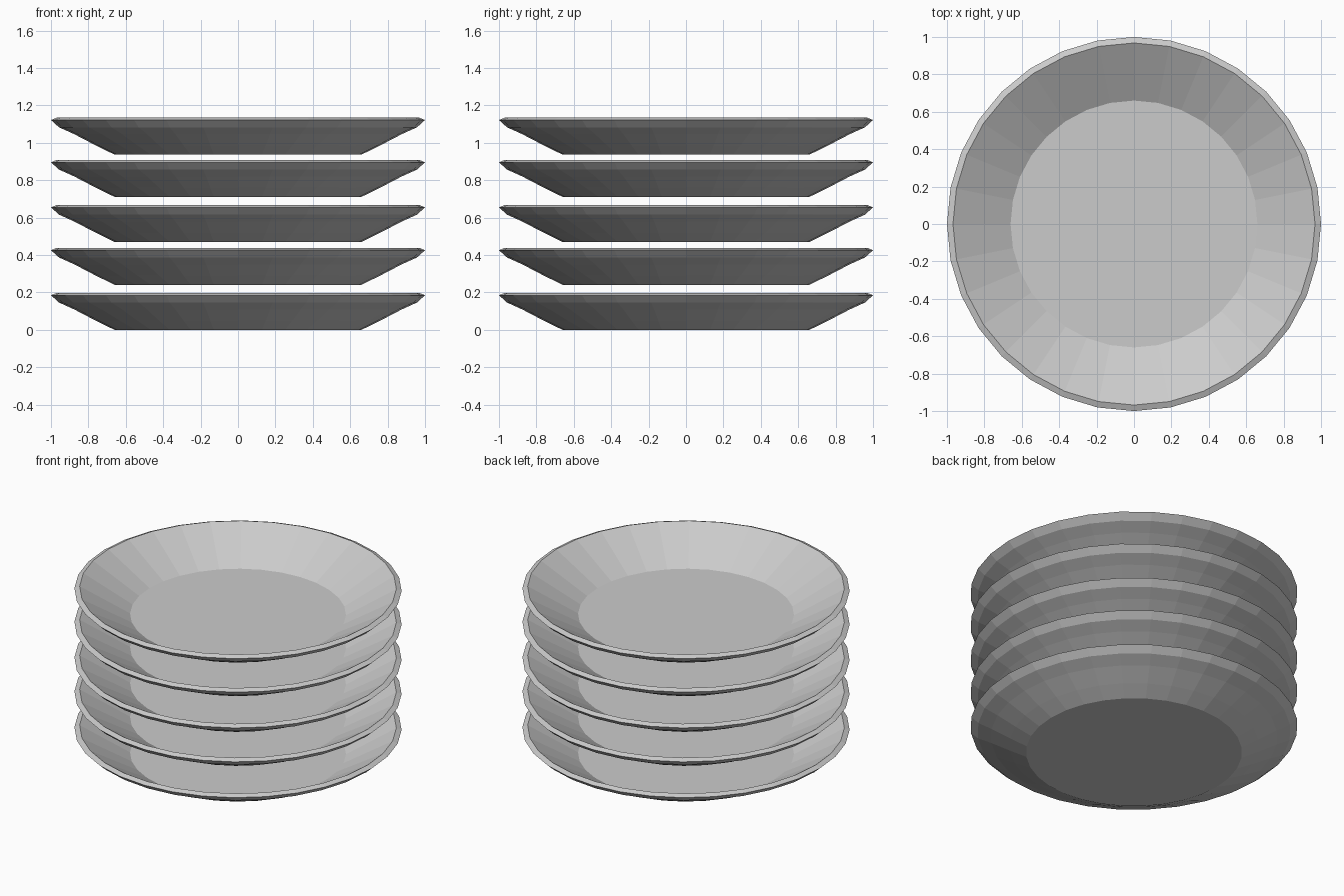
import bpy
import bmesh
import math

if "Cube" in bpy.data.objects:
    bpy.data.objects.remove(bpy.data.objects["Cube"])

SIDES = 32
# Plate cross-section (radius, height), from the underside out over the rim to the inner floor
PROFILE = [(0.66, 0.0), (0.76, 0.049), (0.875, 0.109), (0.957, 0.146),
           (1.0, 0.185), (0.968, 0.198), (0.66, 0.018)]
# Base height of each plate in the stack
HEIGHTS = [0.0, 0.241, 0.47, 0.711, 0.937]

grey = bpy.data.materials.new("light grey")
grey.diffuse_color = (0.6, 0.6, 0.6, 1.0)
grey.use_nodes = True
grey.node_tree.nodes["Principled BSDF"].inputs["Base Color"].default_value = grey.diffuse_color


def plate_mesh():
    """Revolve the profile and cap the foot and the inner floor."""
    bm = bmesh.new()
    rings = []
    for r, z in PROFILE:
        rings.append([bm.verts.new((r * math.cos(2 * math.pi * i / SIDES),
                                    r * math.sin(2 * math.pi * i / SIDES), z))
                      for i in range(SIDES)])
    for a, b in zip(rings, rings[1:]):
        for i in range(SIDES):
            j = (i + 1) % SIDES
            bm.faces.new((a[i], a[j], b[j], b[i]))
    bm.faces.new(rings[0][::-1])   # underside
    bm.faces.new(rings[-1])        # inner floor
    bmesh.ops.recalc_face_normals(bm, faces=bm.faces)
    mesh = bpy.data.meshes.new("plate")
    bm.to_mesh(mesh)
    bm.free()
    mesh.materials.append(grey)
    return mesh


# Stack of plates
mesh = plate_mesh()
for n, z in enumerate(HEIGHTS):
    plate = bpy.data.objects.new(f"plate_{n + 1}", mesh)
    plate.location.z = z
    bpy.context.collection.objects.link(plate)
